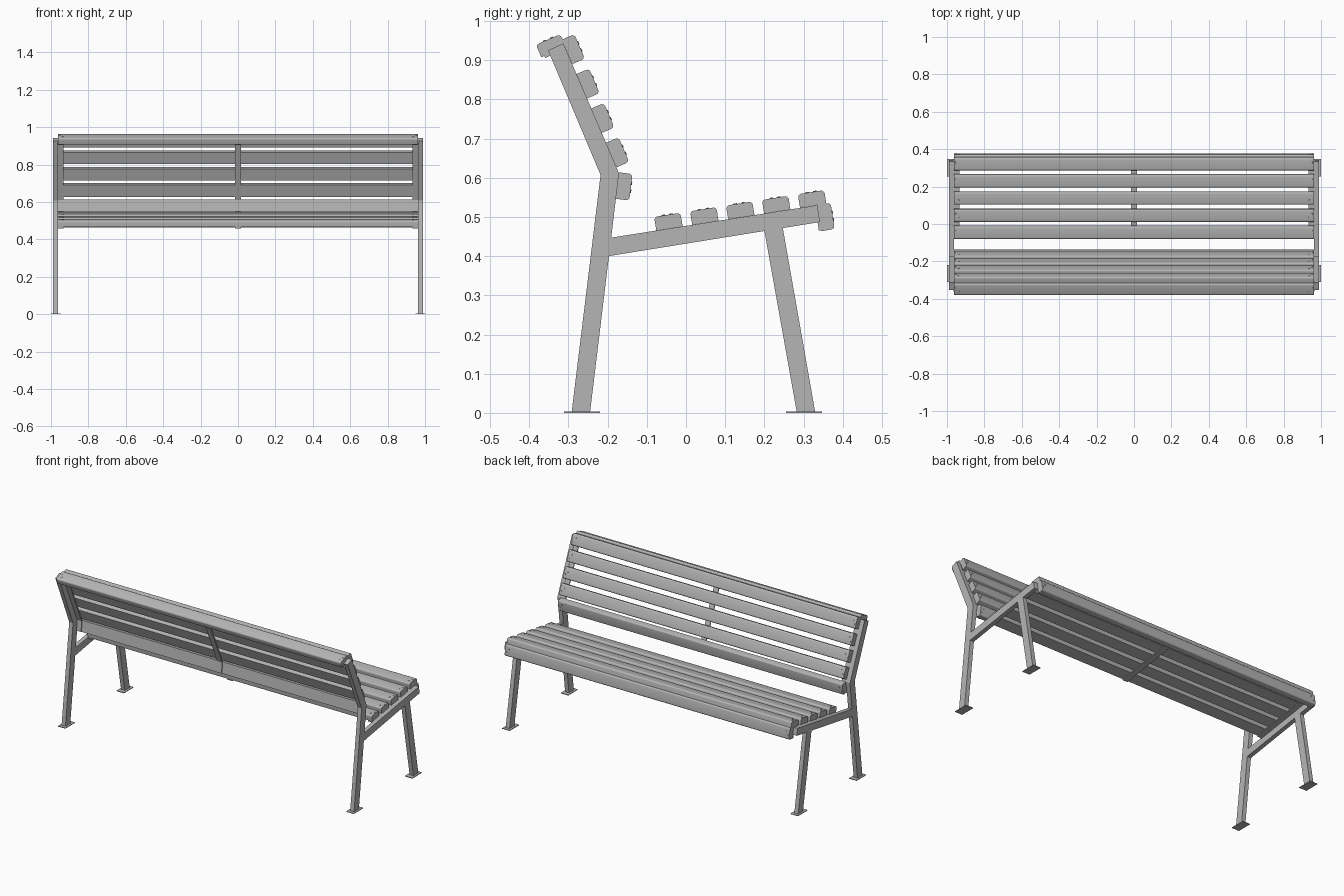
import bpy, bmesh, math
from mathutils import Vector

if "Cube" in bpy.data.objects:
    bpy.data.objects.remove(bpy.data.objects["Cube"], do_unlink=True)

grey = bpy.data.materials.new("plain_grey")
grey.use_nodes = True
grey.diffuse_color = (0.46, 0.46, 0.46, 1)
grey.node_tree.nodes["Principled BSDF"].inputs["Base Color"].default_value = (0.46, 0.46, 0.46, 1)


def finish(name, bm):
    bmesh.ops.recalc_face_normals(bm, faces=bm.faces)
    mesh = bpy.data.meshes.new(name)
    bm.to_mesh(mesh)
    bm.free()
    mesh.materials.append(grey)
    obj = bpy.data.objects.new(name, mesh)
    bpy.context.collection.objects.link(obj)
    return obj


def prism(name, points, x0, x1):
    """Extrude a (y, z) outline from x0 to x1."""
    bm = bmesh.new()
    face = bm.faces.new([bm.verts.new((x0, y, z)) for y, z in points])
    new = bmesh.ops.extrude_face_region(bm, geom=[face])["geom"]
    bmesh.ops.translate(bm, vec=(x1 - x0, 0, 0),
                        verts=[g for g in new if isinstance(g, bmesh.types.BMVert)])
    return finish(name, bm)


def strap_outline(path, thick):
    """Thicken an open (y, z) path to its right-hand side with mitred bends."""
    pts = [Vector(p) for p in path]
    normals = [Vector(((b - a).y, -(b - a).x)).normalized() for a, b in zip(pts, pts[1:])]
    back = []
    for i, p in enumerate(pts):
        n0, n1 = normals[max(i - 1, 0)], normals[min(i, len(normals) - 1)]
        back.append(p + (n0 + n1) * thick / (1 + n0.dot(n1)))
    return pts + back[::-1]


HALF_W, HALF_T, ROUND, SLAT_X = 0.034, 0.0175, 0.009, 0.962


def slat(name, centre, out):
    """Long board with rounded outer edges and a pair of screws at each end."""
    c, v = Vector(centre), Vector(out).normalized()
    u = Vector((v.y, -v.x))
    local = [(-HALF_W, -HALF_T), (HALF_W, -HALF_T)]
    for side, start in ((1, 0), (-1, 90)):
        for k in range(5):
            a = math.radians(start + k * 22.5)
            local.append((side * (HALF_W - ROUND) + ROUND * math.cos(a),
                          HALF_T - ROUND + ROUND * math.sin(a)))
    board = prism(name, [c + u * a + v * b for a, b in local], -SLAT_X, SLAT_X)
    board.select_set(True)
    bpy.context.view_layer.objects.active = board

    # screw heads
    bm = bmesh.new()
    v3, u3 = Vector((0, *v)), Vector((0, *u))
    for side in (-1, 1):
        for x, across in ((0.952, 0.01), (0.938, -0.01)):
            made = bmesh.ops.create_cone(bm, cap_ends=True, segments=10, radius1=0.005,
                                         radius2=0.004, depth=0.004)["verts"]
            bmesh.ops.rotate(bm, verts=made, matrix=v3.to_track_quat("Z", "Y").to_matrix())
            bmesh.ops.translate(bm, verts=made,
                                vec=Vector((side * x, *c)) + v3 * HALF_T + u3 * across)
    finish(name + "_screws", bm)


# key directions of the seat and the backrest
seat_dir = Vector((0.988, 0.156))
seat_up = Vector((-0.156, 0.988))
back_dir = Vector((-0.394, 0.919))
back_out = Vector((0.919, 0.394))

# seat boards
first = Vector((-0.045, 0.488))
for i in range(5):
    slat(f"seat_slat_{i + 1}", first + seat_dir * 0.0928 * i, seat_up)
slat("seat_front_board", (0.357, 0.5), seat_dir)

# backrest boards
bend = Vector((-0.171, 0.612))
for i in range(4):
    slat(f"back_slat_{i + 1}", bend + back_dir * (0.05 + 0.0955 * i) + back_out * HALF_T, back_out)
slat("back_lower_board", (-0.158, 0.578), (0.993, -0.12))
slat("back_top_cap", (-0.345, 0.937), back_dir)
bpy.ops.object.shade_smooth_by_angle()

# side frames
outlines = {
    "rear_post": [(-0.292, 0), (-0.245, 0), bend, (-0.313, 0.943), (-0.352, 0.925), (-0.218, 0.607)],
    "seat_beam": [(-0.198, 0.4), (0.342, 0.487), (0.335, 0.53), (-0.192, 0.447)],
    "front_leg": [(0.283, 0), (0.33, 0), (0.247, 0.472), (0.2, 0.465)],
}
for side, label in ((1, "left"), (-1, "right")):
    for part, outline in outlines.items():
        prism(f"{label}_{part}", outline, side * 0.963, side * 0.989)
    for part, y in (("rear", -0.265), ("front", 0.301)):
        prism(f"{label}_{part}_foot_plate",
              [(y - 0.046, 0), (y + 0.046, 0), (y + 0.046, 0.004), (y - 0.046, 0.004)],
              side * 0.95, side * 1.0)

# thin straps under the boards: one at each end, one in the middle
seat_path = [(-0.077, 0.465), (0.335, 0.53), (0.345, 0.466)]
back_path = [(-0.362, 0.911), (-0.313, 0.933), bend, (-0.178, 0.547)]
for label, x0, x1 in (("left", 0.933, 0.964), ("middle", -0.017, 0.017), ("right", -0.964, -0.933)):
    prism(f"{label}_seat_strap", strap_outline(seat_path, 0.006), x0, x1)
    prism(f"{label}_back_strap", strap_outline(back_path, 0.006), x0, x1)
